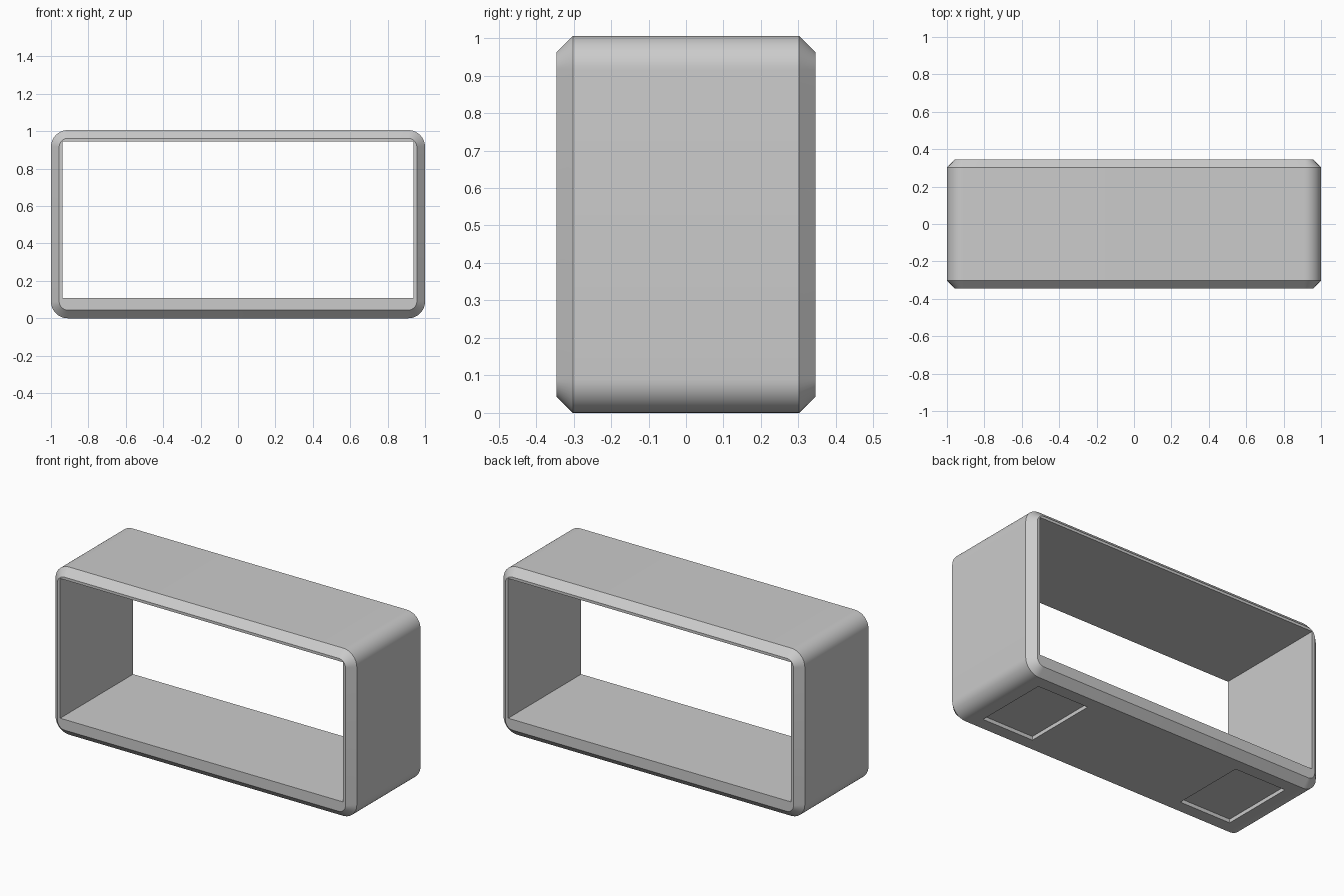
import bpy
import bmesh
import math

WIDTH, HEIGHT = 2.0, 1.006
HALF_DEPTH, CHAMFER, RADIUS = 0.346, 0.044, 0.09
CORNER_STEPS = 12

cube = bpy.data.objects.get("Cube")
if cube:
    bpy.data.objects.remove(cube, do_unlink=True)

# Single plain grey
grey = bpy.data.materials.new("plain grey")
grey.use_nodes = True
colour = (0.6, 0.6, 0.6, 1)
grey.diffuse_color = colour
grey.node_tree.nodes["Principled BSDF"].inputs["Base Color"].default_value = colour


def rounded_ring(bm, y, inset):
    """Rounded rectangle in the XZ plane, moved inward by inset."""
    r = RADIUS - inset
    cx = WIDTH / 2 - RADIUS
    cz = HEIGHT / 2 - RADIUS
    ring = []
    for corner, (sx, sz) in enumerate(((1, 1), (-1, 1), (-1, -1), (1, -1))):
        for step in range(CORNER_STEPS + 1):
            a = math.pi / 2 * (corner + step / CORNER_STEPS)
            ring.append(bm.verts.new((sx * cx + r * math.cos(a), y,
                                      HEIGHT / 2 + sz * cz + r * math.sin(a))))
    return ring


def cut_box(target, low, high):
    """Subtract an axis-aligned box from the target."""
    size = [b - a for a, b in zip(low, high)]
    centre = [(a + b) / 2 for a, b in zip(low, high)]
    bpy.ops.mesh.primitive_cube_add(size=1, location=centre)
    cutter = bpy.context.object
    cutter.name = "cutter"
    cutter.scale = size
    cutter.hide_render = True
    cutter.data.materials.append(grey)
    bpy.context.view_layer.update()
    mod = target.modifiers.new("cut", "BOOLEAN")
    mod.operation = "DIFFERENCE"
    mod.solver = "EXACT"
    mod.object = cutter
    bpy.context.view_layer.objects.active = target
    bpy.ops.object.modifier_apply(modifier=mod.name)
    bpy.data.objects.remove(cutter, do_unlink=True)


# Rounded block with chamfered front and back rims
bm = bmesh.new()
rings = [rounded_ring(bm, y, inset) for y, inset in (
    (-HALF_DEPTH, CHAMFER), (CHAMFER - HALF_DEPTH, 0),
    (HALF_DEPTH - CHAMFER, 0), (HALF_DEPTH, CHAMFER))]
for first, second in zip(rings, rings[1:]):
    for i in range(len(first)):
        j = (i + 1) % len(first)
        bm.faces.new((first[i], first[j], second[j], second[i]))
bm.faces.new(rings[0])
bm.faces.new(rings[-1])
bmesh.ops.recalc_face_normals(bm, faces=bm.faces)
mesh = bpy.data.meshes.new("frame_shell")
bm.to_mesh(mesh)
bm.free()
mesh.materials.append(grey)
shell = bpy.data.objects.new("frame_shell", mesh)
bpy.context.collection.objects.link(shell)

# Through opening with a thicker floor
cut_box(shell, (-0.938, -1, 0.108), (0.938, 1, 0.946))

# Shallow foot recesses underneath
for x in (-0.68, 0.68):
    cut_box(shell, (x - 0.17, -0.227, -0.1), (x + 0.17, 0.227, 0.022))

# Smooth corners, crisp chamfers
bpy.ops.object.select_all(action="DESELECT")
shell.select_set(True)
bpy.context.view_layer.objects.active = shell
bpy.ops.object.shade_smooth_by_angle(angle=math.radians(30))
